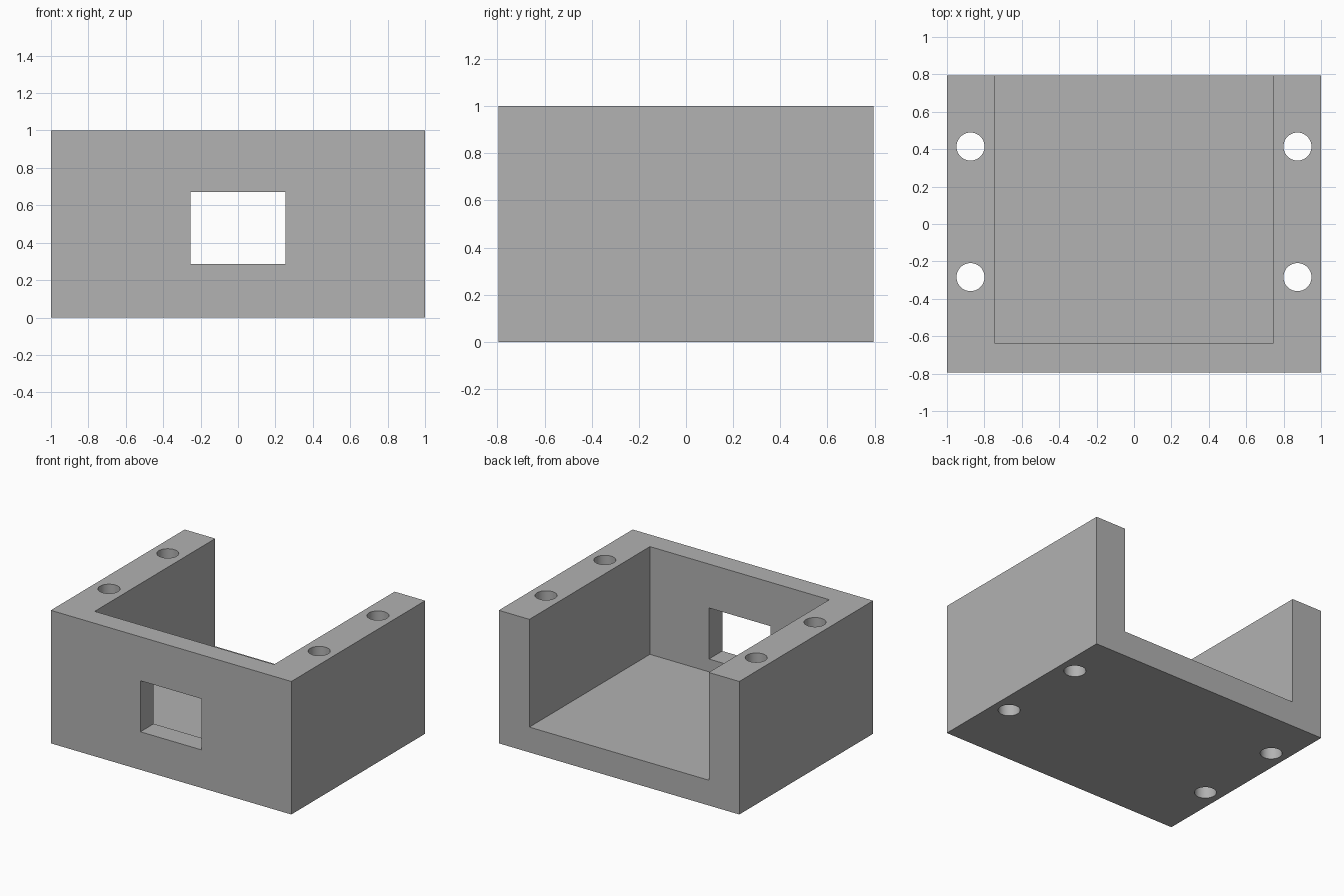
import bpy
import math

default = bpy.data.objects.get("Cube")
if default:
    bpy.data.objects.remove(default, do_unlink=True)

# Overall sizes
HALF_X, HALF_Y, HEIGHT = 1.0, 0.795, 1.0
INNER_X, INNER_FRONT, FLOOR = 0.746, -0.637, 0.19
HOLE_X, HOLE_RADIUS = 0.874, 0.075

grey = bpy.data.materials.new("plain_grey")
grey.use_nodes = True
colour = (0.445, 0.445, 0.445, 1.0)
grey.diffuse_color = colour
grey.node_tree.nodes["Principled BSDF"].inputs["Base Color"].default_value = colour


def finish(name):
    obj = bpy.context.object
    obj.name = name
    obj.data.materials.append(grey)
    return obj


def box(name, low, high):
    centre = [(a + b) / 2 for a, b in zip(low, high)]
    bpy.ops.mesh.primitive_cube_add(size=1, location=centre)
    obj = finish(name)
    obj.scale = [b - a for a, b in zip(low, high)]
    bpy.ops.object.transform_apply(location=True, rotation=False, scale=True)
    return obj


def cylinder(name, x, y):
    bpy.ops.mesh.primitive_cylinder_add(
        vertices=48, radius=HOLE_RADIUS, depth=HEIGHT * 2, location=(x, y, HEIGHT / 2))
    return finish(name)


# Solid block that becomes the bracket
bracket = box("open_bracket", (-HALF_X, -HALF_Y, 0), (HALF_X, HALF_Y, HEIGHT))

# Cavity open at the top and back, and the window through the front wall
cutters = [
    box("cavity_cutter", (-INNER_X, INNER_FRONT, FLOOR), (INNER_X, 1, 2)),
    box("window_cutter", (-0.255, -1, 0.286), (0.255, -0.5, 0.67)),
]

# Bolt holes down through both side walls
for x in (-HOLE_X, HOLE_X):
    for y in (-0.284, 0.414):
        cutters.append(cylinder("bolt_hole_cutter", x, y))

# Cut everything out of the block
for cutter in cutters:
    cutter.hide_render = True
    bpy.context.view_layer.objects.active = bracket
    cut = bracket.modifiers.new("cut", 'BOOLEAN')
    cut.operation = 'DIFFERENCE'
    cut.solver = 'EXACT'
    cut.object = cutter
    bpy.ops.object.modifier_apply(modifier=cut.name)
    bpy.data.objects.remove(cutter, do_unlink=True)

# Round hole walls, crisp edges elsewhere
bpy.ops.object.select_all(action='DESELECT')
bracket.select_set(True)
bpy.context.view_layer.objects.active = bracket
bpy.ops.object.shade_smooth_by_angle(angle=math.radians(30))
